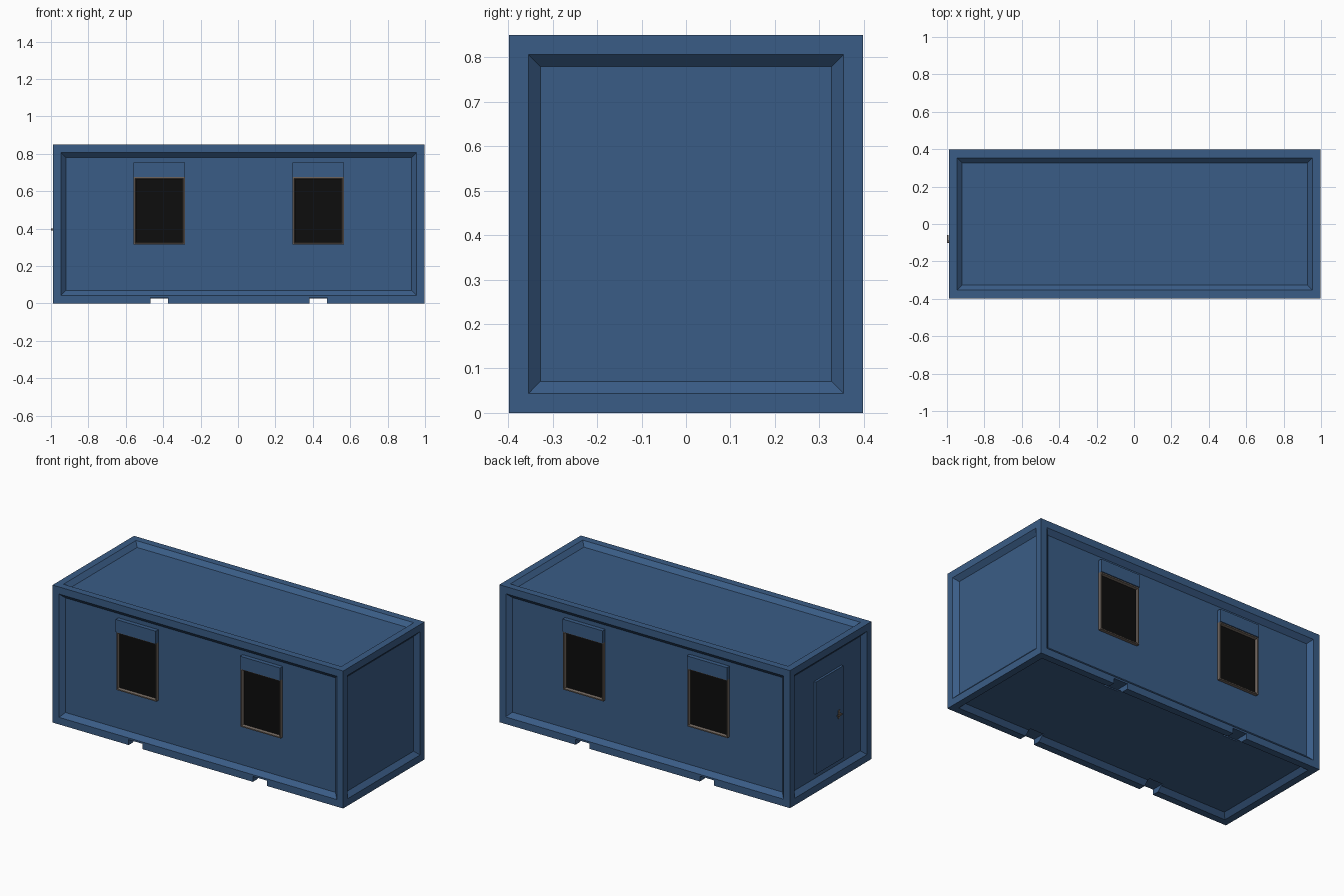
import bpy, bmesh, math
from mathutils import Vector

if "Cube" in bpy.data.objects:
    bpy.data.objects.remove(bpy.data.objects["Cube"])

CX = 0.004                      # body centre, the door handle takes the rest
HX, HY, H = 0.994, 0.398, 0.85  # half length, half width, height
DEPTH = 0.026                   # panel recess


def mat(name, rgb):
    m = bpy.data.materials.new(name)
    m.diffuse_color = (*rgb, 1)
    m.use_nodes = True
    m.node_tree.nodes["Principled BSDF"].inputs["Base Color"].default_value = m.diffuse_color
    return m


BLUE = mat("container blue", (0.042, 0.108, 0.24))
TRIM = mat("grey brown trim", (0.16, 0.13, 0.11))
GLASS = mat("black glass", (0.004, 0.004, 0.004))


def box_bm(lo, hi):
    bm = bmesh.new()
    bmesh.ops.create_cube(bm, size=1)
    for v in bm.verts:
        v.co = Vector([lo[i] + (v.co[i] + 0.5) * (hi[i] - lo[i]) for i in range(3)])
    bm.normal_update()
    return bm


def finish(bm, name, *mats):
    me = bpy.data.meshes.new(name)
    bm.to_mesh(me)
    bm.free()
    for m in mats:
        me.materials.append(m)
    ob = bpy.data.objects.new(name, me)
    bpy.context.collection.objects.link(ob)
    return ob


def box(name, a, b, m):
    lo = [min(p, q) for p, q in zip(a, b)]
    hi = [max(p, q) for p, q in zip(a, b)]
    return finish(box_bm(lo, hi), name, m)


# Container body: every side has a rim and a sloped recessed panel
bm = box_bm((CX - HX, -HY, 0), (CX + HX, HY, H))
sides = bm.faces[:]
bmesh.ops.inset_individual(bm, faces=sides, thickness=0.062, depth=0)
bmesh.ops.inset_individual(bm, faces=sides, thickness=0.038, depth=-DEPTH)
body = finish(bm, "container_body", BLUE)

# Forklift notches in the lower rims
for sx in (-1, 1):
    for sy in (-1, 1):
        x = CX + sx * 0.425
        cut = box("notch_cutter", (x - 0.048, sy * 0.31, -0.05),
                  (x + 0.048, sy * 0.45, 0.033), BLUE)
        cut.hide_render = True
        cut.hide_set(True)
        mod = body.modifiers.new("notch", 'BOOLEAN')
        mod.operation = 'DIFFERENCE'
        mod.solver = 'EXACT'
        mod.object = cut

# Windows with roller shutter boxes on both long sides
wall = HY - DEPTH
for sy, side in ((-1, "front"), (1, "back")):
    for sx in (-1, 1):
        x0, x1 = CX + sx * 0.425 - 0.137, CX + sx * 0.425 + 0.137
        ys = sorted((sy * (wall - 0.005), sy * (HY - 0.006)))
        bm = box_bm((x0, ys[0], 0.315), (x1, ys[1], 0.675))
        pane = [f for f in bm.faces if f.normal.y * sy > 0.9]
        bmesh.ops.inset_individual(bm, faces=pane, thickness=0.010, depth=0)
        bmesh.ops.inset_individual(bm, faces=pane, thickness=0.007, depth=-0.014)
        pane[0].material_index = 1
        finish(bm, side + "_window", TRIM, GLASS)
        box(side + "_shutter_box", (x0, sy * (wall - 0.005), 0.675),
            (x1, sy * HY, 0.753), BLUE)

# Door on the left end
xw = CX - HX + DEPTH
box("door", (xw + 0.005, -0.14, 0.102), (xw - 0.014, 0.127, 0.672), BLUE)

# Door handle: plate, stem and lever
xd = xw - 0.014
box("handle_plate", (xd + 0.002, -0.104, 0.365), (xd - 0.004, -0.086, 0.415), TRIM)
bm = bmesh.new()
bmesh.ops.create_cone(bm, cap_ends=True, segments=12, radius1=0.006,
                      radius2=0.006, depth=0.02)
stem = finish(bm, "handle_stem", TRIM)
stem.rotation_euler = (0, math.pi / 2, 0)
stem.location = (xd - 0.009, -0.095, 0.395)
box("handle_lever", (-0.992, -0.101, 0.390), (-1.0, -0.06, 0.400), TRIM)
